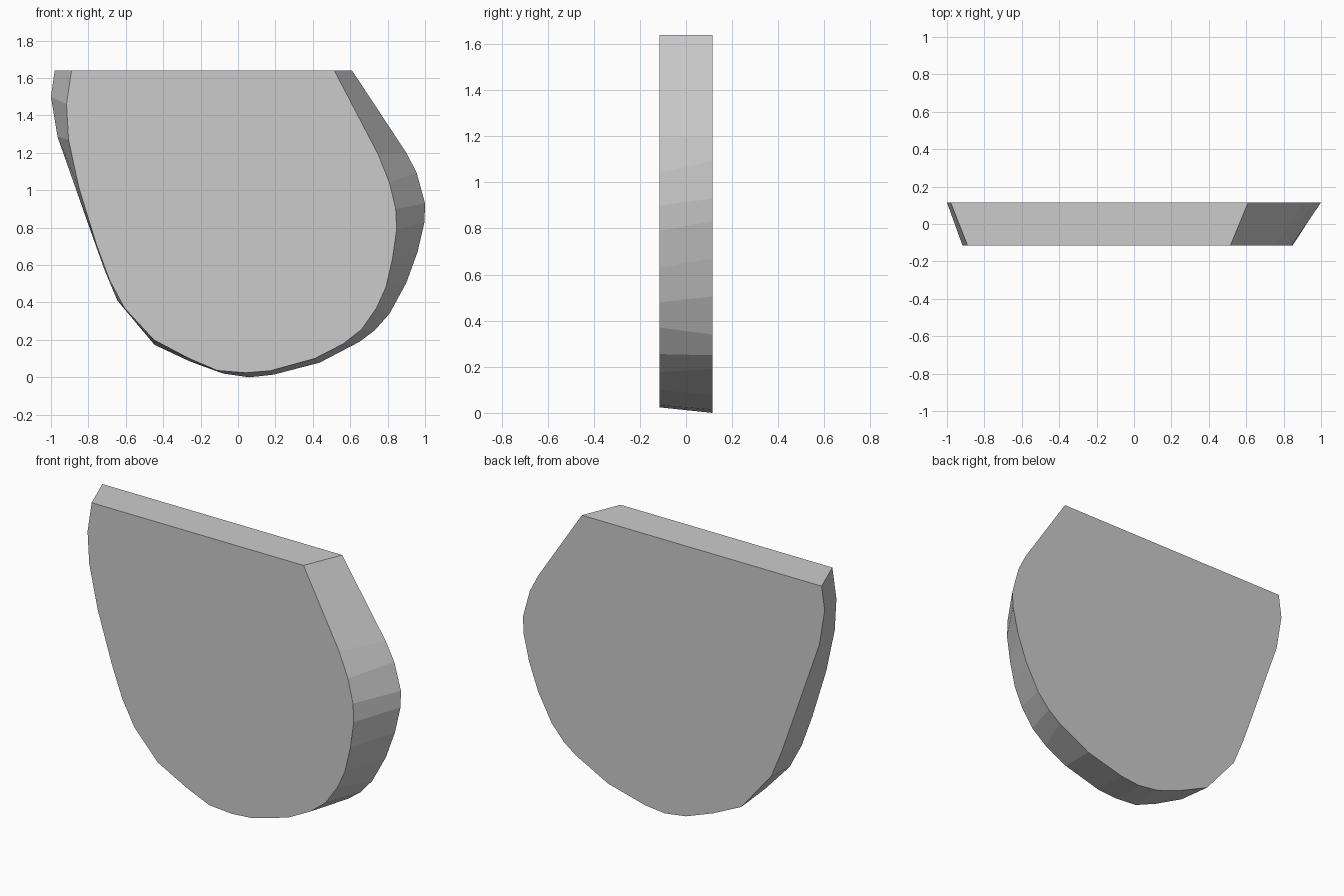
import bpy, bmesh

HALF_DEPTH = 0.115

# Matching (x, z) outlines, from the top left down and round to the top right
FRONT = [(-0.89, 1.64), (-0.917, 1.46), (-0.906, 1.27), (-0.85, 1.01), (-0.757, 0.71),
         (-0.687, 0.52), (-0.607, 0.37), (-0.45, 0.20), (-0.26, 0.10), (-0.11, 0.036),
         (0.04, 0.024), (0.17, 0.034), (0.41, 0.10), (0.56, 0.177), (0.66, 0.255),
         (0.74, 0.37), (0.79, 0.48), (0.825, 0.63), (0.848, 0.79), (0.843, 0.90),
         (0.81, 1.04), (0.75, 1.19), (0.515, 1.64)]
BACK = [(-0.98, 1.64), (-1.0, 1.50), (-0.965, 1.286), (-0.875, 1.03), (-0.775, 0.745),
        (-0.714, 0.575), (-0.645, 0.41), (-0.447, 0.174), (-0.26, 0.086), (-0.08, 0.02),
        (0.06, 0.0), (0.19, 0.014), (0.436, 0.078), (0.65, 0.19), (0.73, 0.25),
        (0.81, 0.34), (0.90, 0.505), (0.96, 0.67), (0.997, 0.83), (1.0, 0.93),
        (0.955, 1.094), (0.90, 1.20), (0.61, 1.64)]

# Slab with bevelled rim: two flat outlines joined by a band of side faces
bm = bmesh.new()
front = [bm.verts.new((x, -HALF_DEPTH, z)) for x, z in FRONT]
back = [bm.verts.new((x, HALF_DEPTH, z)) for x, z in BACK]
bm.faces.new(front)
bm.faces.new(back[::-1])
n = len(front)
for i in range(n):
    j = (i + 1) % n
    bm.faces.new((front[j], front[i], back[i], back[j]))
bmesh.ops.recalc_face_normals(bm, faces=bm.faces)

mesh = bpy.data.meshes.new("rounded_slab")
bm.to_mesh(mesh)
bm.free()
slab = bpy.data.objects.new("rounded_slab", mesh)
bpy.context.collection.objects.link(slab)
